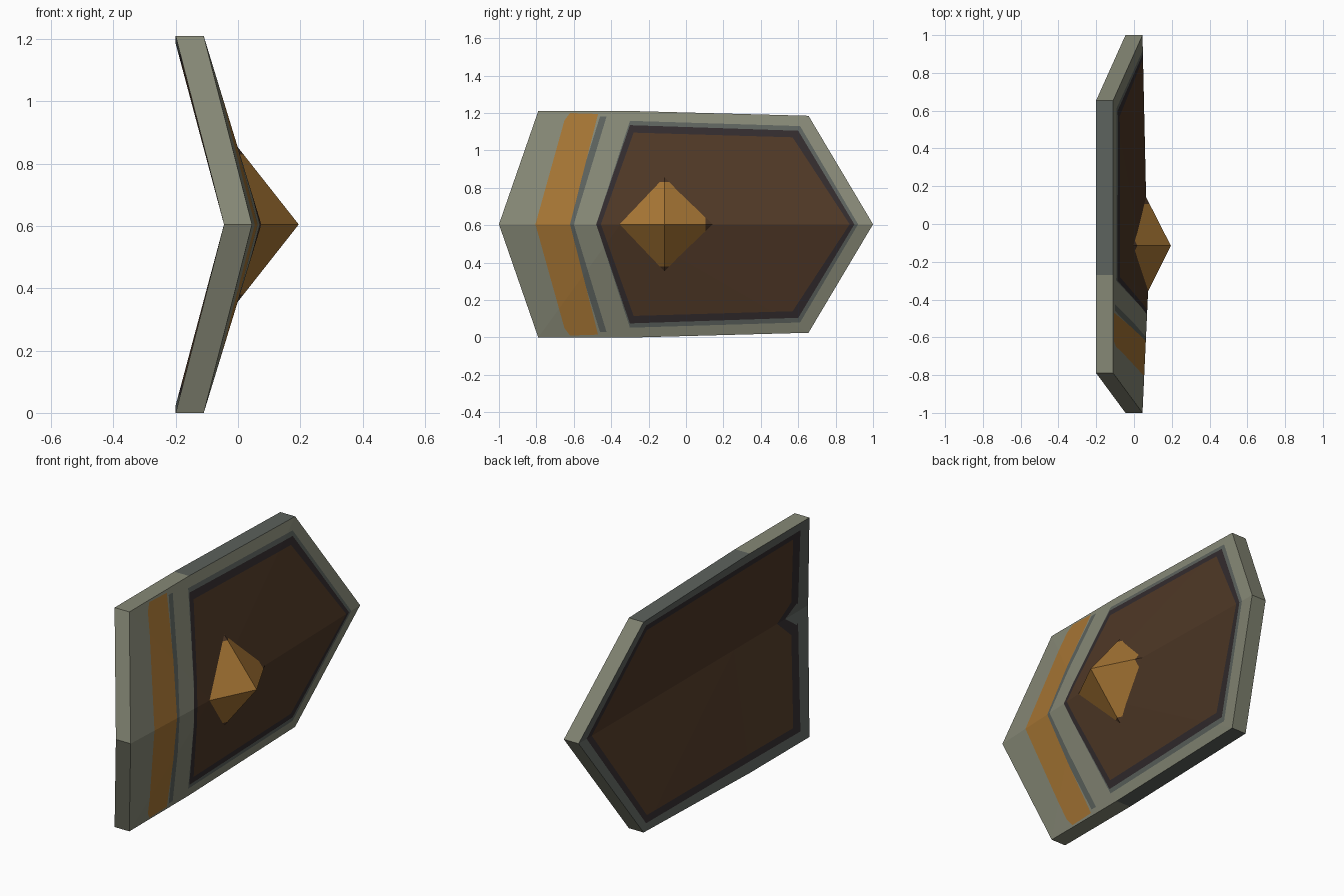
import bpy, bmesh
from mathutils import Vector

if "Cube" in bpy.data.objects:
    bpy.data.objects.remove(bpy.data.objects["Cube"])

MID_Z = 0.605   # height of the fold; the model mirrors about it


def lin(c):
    c /= 255
    return c / 12.92 if c <= 0.04045 else ((c + 0.055) / 1.055) ** 2.4


def material(name, rgb):
    m = bpy.data.materials.new(name)
    m.diffuse_color = (*[lin(c) for c in rgb], 1)
    m.use_nodes = True
    m.node_tree.nodes["Principled BSDF"].inputs["Base Color"].default_value = m.diffuse_color
    return m


MATS = [material("pale_grey", (134, 136, 118)),
        material("mid_grey", (92, 98, 93)),
        material("charcoal", (50, 43, 45)),
        material("brown", (79, 56, 38)),
        material("ochre", (166, 117, 52))]
PALE, MID, CHAR, BROWN, OCHRE = range(5)


def side_faces(bm, side):
    """Faces looking towards +x (side 1) or -x (side -1)."""
    bm.normal_update()
    return [f for f in bm.faces if f.normal.x * side > 0.3]


def paint(bm, side, poly, mat):
    """Cut a convex (y, height) outline into one side and colour its inside."""
    lines = []
    for (y0, z0), (y1, z1) in zip(poly, poly[1:]):
        # outlines run clockwise, so the outward normal is to the left
        lines.append((Vector((0, y0, z0)), Vector((0, z0 - z1, y1 - y0)).normalized()))
    for co, no in lines:
        fs = side_faces(bm, side)
        geom = set(fs)
        for f in fs:
            geom.update(f.edges)
            geom.update(f.verts)
        bmesh.ops.bisect_plane(bm, geom=list(geom), plane_co=co, plane_no=no, dist=1e-5)
    for f in side_faces(bm, side):
        c = f.calc_center_median()
        if all((c - co).dot(no) < 0 for co, no in lines):
            f.material_index = mat


def finish(bm, name):
    me = bpy.data.meshes.new(name)
    bm.to_mesh(me)
    bm.free()
    for m in MATS:
        me.materials.append(m)
    ob = bpy.data.objects.new(name, me)
    ob.location.z = MID_Z
    bpy.context.collection.objects.link(ob)
    mod = ob.modifiers.new("mirror", 'MIRROR')
    mod.use_axis = (False, False, True)
    return ob


# Folded plate, upper half: outline (x, y, height above fold), then mid ridge
bm = bmesh.new()
outline = [(0.045, -1, 0), (-0.11, -0.79, 0.605), (-0.11, -0.27, 0.605),
           (-0.11, 0.655, 0.58), (0.045, 1, 0)]
front = [bm.verts.new(p) for p in outline]
back = [bm.verts.new((x - 0.09, y, z)) for x, y, z in outline]
ridge_f = bm.verts.new((0.075, -0.35, 0))
ridge_b = bm.verts.new((-0.045, -0.35, 0))
for i in range(4):
    bm.faces.new((front[i], ridge_f, front[i + 1]))
    bm.faces.new((back[i + 1], ridge_b, back[i])).material_index = MID
    rim = bm.faces.new((front[i], front[i + 1], back[i + 1], back[i]))
    rim.material_index = MID if i == 2 else PALE
# make front triangles look outwards
bm.normal_update()
for f in bm.faces:
    n, c = f.normal, f.calc_center_median()
    if n.dot(c - Vector((-0.06, 0, 0.25))) < 0:
        f.normal_flip()

# Front paint: stripe, then nested panel borders
paint(bm, 1, [(-0.64, 0), (-0.46, 0.575), (-0.425, 0.575), (-0.60, 0)], MID)
paint(bm, 1, [(-0.805, 0), (-0.65, 0.555), (-0.62, 0.595), (-0.47, 0.59), (-0.62, 0)], OCHRE)
paint(bm, 1, [(-0.48, 0), (-0.30, 0.553), (0.61, 0.525), (0.92, 0)], MID)
paint(bm, 1, [(-0.48, 0), (-0.30, 0.53), (0.60, 0.50), (0.90, 0)], CHAR)
paint(bm, 1, [(-0.455, 0), (-0.28, 0.49), (0.57, 0.465), (0.875, 0)], BROWN)
# Back paint: border, panel and a small notch at the front end
paint(bm, -1, [(-0.91, 0), (-0.73, 0.555), (0.62, 0.545), (0.93, 0)], CHAR)
paint(bm, -1, [(-0.85, 0), (-0.68, 0.52), (0.60, 0.51), (0.885, 0)], BROWN)
paint(bm, -1, [(-0.90, 0), (-0.82, 0.09), (-0.73, 0)], CHAR)
paint(bm, -1, [(-0.96, 0), (-0.88, 0.06), (-0.80, 0)], MID)
finish(bm, "folded_plate")

# Four-sided spike standing on the fold
bm = bmesh.new()
tip = bm.verts.new((0.195, -0.115, 0))
a, b, c = [bm.verts.new(p) for p in
           ((0.065, -0.375, 0), (-0.01, -0.115, 0.26), (0.06, 0.15, 0))]
for u, v in ((a, b), (b, c)):
    f = bm.faces.new((tip, u, v))
    f.normal_update()
    if f.normal.x < 0:
        f.normal_flip()
    f.material_index = BROWN
paint(bm, 1, [(-0.5, 0), (-0.5, 0.225), (0.105, 0.225), (0.105, 0)], OCHRE)
finish(bm, "centre_spike")
